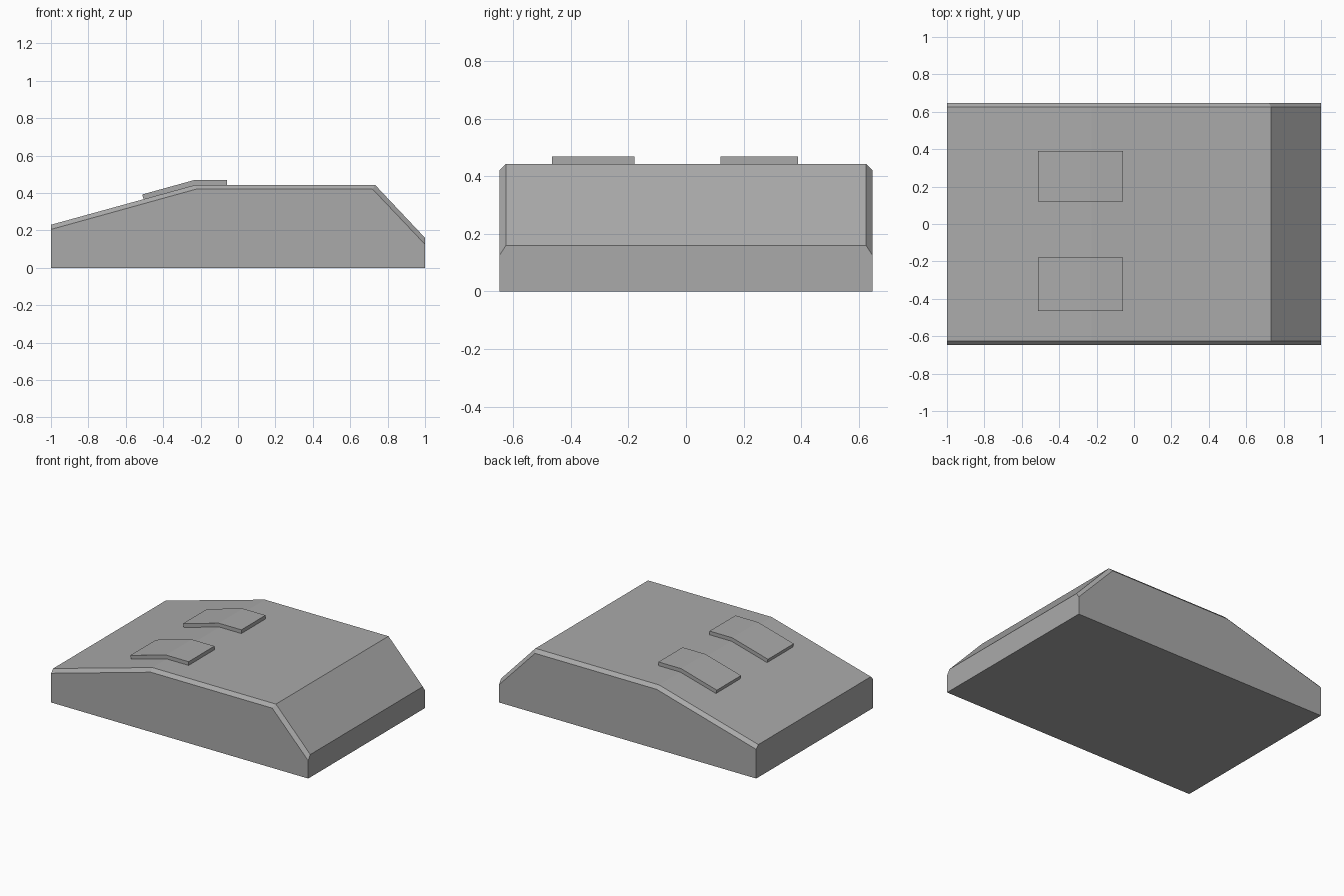
import bpy
import bmesh

cube = bpy.data.objects.get("Cube")
if cube:
    bpy.data.objects.remove(cube, do_unlink=True)

grey = bpy.data.materials.new("plain grey")
grey.use_nodes = True
COLOUR = (0.4, 0.4, 0.4, 1)
grey.diffuse_color = COLOUR
grey.node_tree.nodes["Principled BSDF"].inputs["Base Color"].default_value = COLOUR


def loft(name, sections):
    """Join side profiles, each given as (y, [(x, z), ...]), into a closed solid."""
    bm = bmesh.new()
    rings = [[bm.verts.new((x, y, z)) for x, z in profile] for y, profile in sections]
    for a, b in zip(rings, rings[1:]):
        for i in range(len(a)):
            j = (i + 1) % len(a)
            bm.faces.new((a[i], a[j], b[j], b[i]))
    bm.faces.new(rings[0])
    bm.faces.new(rings[-1])
    bmesh.ops.recalc_face_normals(bm, faces=bm.faces)
    mesh = bpy.data.meshes.new(name)
    bm.to_mesh(mesh)
    bm.free()
    mesh.materials.append(grey)
    obj = bpy.data.objects.new(name, mesh)
    bpy.context.collection.objects.link(obj)
    return obj


# Wedge body: the lower outer profile makes the bevel along both sides
base = [(-1, 0), (1, 0)]
outer = base + [(1, 0.125), (0.72, 0.42), (-0.225, 0.42), (-1, 0.205)]
inner = base + [(1, 0.16), (0.733, 0.443), (-0.228, 0.443), (-1, 0.23)]
loft("body", [(-0.648, outer), (-0.625, inner), (0.625, inner), (0.648, outer)])

# Bent raised pads following the slope and the flat top
pad = [(-0.505, 0.366), (-0.228, 0.443), (-0.058, 0.443),
       (-0.058, 0.469), (-0.234, 0.469), (-0.512, 0.392)]
for name, y0, y1 in (("right_pad", -0.466, -0.179), ("left_pad", 0.12, 0.389)):
    loft(name, [(y0, pad), (y1, pad)])
